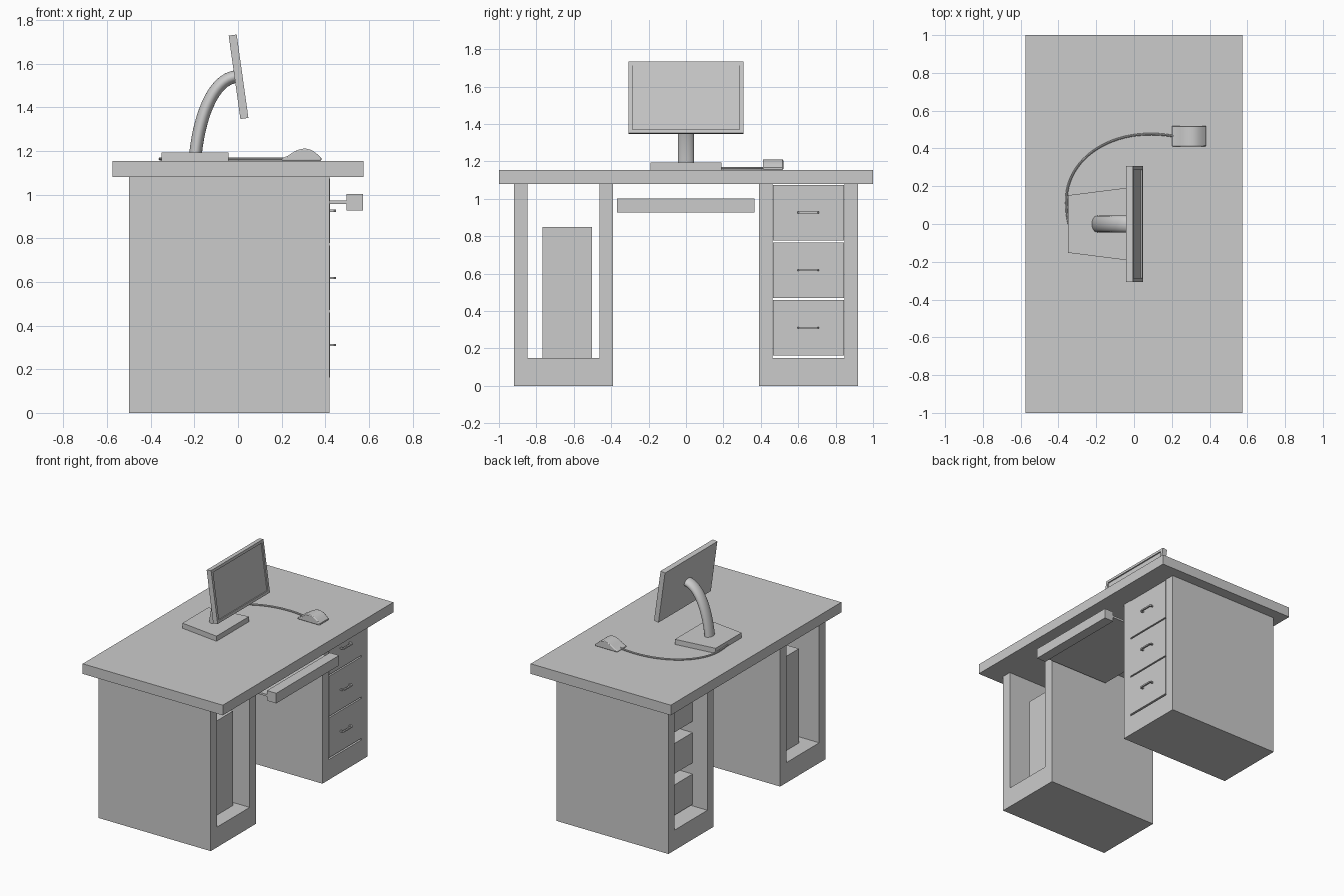
import bpy, bmesh, math
from mathutils import Vector, Matrix
from mathutils.geometry import interpolate_bezier

if "Cube" in bpy.data.objects:
    bpy.data.objects.remove(bpy.data.objects["Cube"])


def finish(name, bm, smooth=False):
    bmesh.ops.recalc_face_normals(bm, faces=bm.faces)
    me = bpy.data.meshes.new(name)
    bm.to_mesh(me)
    bm.free()
    ob = bpy.data.objects.new(name, me)
    bpy.context.collection.objects.link(ob)
    if smooth:
        bpy.ops.object.select_all(action='DESELECT')
        ob.select_set(True)
        bpy.context.view_layer.objects.active = ob
        bpy.ops.object.shade_smooth_by_angle(angle=math.radians(35))
    return ob


def add_box(bm, x, y, z):
    m = Matrix.Translation(((x[0] + x[1]) / 2, (y[0] + y[1]) / 2, (z[0] + z[1]) / 2))
    m = m @ Matrix.Diagonal((x[1] - x[0], y[1] - y[0], z[1] - z[0], 1))
    bmesh.ops.create_cube(bm, size=1, matrix=m)


def box(name, x, y, z):
    bm = bmesh.new()
    add_box(bm, x, y, z)
    return finish(name, bm)


def prism(name, pts, offset, smooth=False):
    """Extrude a closed outline of 3D points along an offset."""
    bm = bmesh.new()
    f = bm.faces.new([bm.verts.new(p) for p in pts])
    r = bmesh.ops.extrude_face_region(bm, geom=[f])
    bmesh.ops.translate(bm, vec=offset, verts=[v for v in r['geom'] if isinstance(v, bmesh.types.BMVert)])
    return finish(name, bm, smooth)


def sweep(name, path, side, r_plane, r_side, n):
    """Elliptical tube along a planar path; side is the plane normal."""
    bm = bmesh.new()
    side, rings = Vector(side), []
    for i, p in enumerate(path):
        t = (path[min(i + 1, len(path) - 1)] - path[max(i - 1, 0)]).normalized()
        u = t.cross(side)
        angles = [2 * math.pi * k / n for k in range(n)]
        rings.append([bm.verts.new(p + u * r_plane * math.cos(a) + side * r_side * math.sin(a)) for a in angles])
    for a, b in zip(rings, rings[1:]):
        for k in range(n):
            bm.faces.new((a[k], a[(k + 1) % n], b[(k + 1) % n], b[k]))
    bm.faces.new(rings[0])
    bm.faces.new(rings[-1])
    return finish(name, bm, True)


# Desk top
box("desk_top", (-0.575, 0.575), (-1, 1), (1.08, 1.155))

# Two U-shaped pedestals, open front and back
for name, s in (("left_pedestal", -1), ("right_pedestal", 1)):
    outline = [(0.39, 0), (0.92, 0), (0.92, 1.08), (0.848, 1.08),
               (0.848, 0.15), (0.463, 0.15), (0.463, 1.08), (0.39, 1.08)]
    prism(name, [(-0.5, s * y, z) for y, z in outline], (0.92, 0, 0))

# Computer case in the left pedestal
box("computer_case", (-0.39, 0.31), (-0.767, -0.503), (0.15, 0.85))

# Drawers and their bracket handles
for i in range(3):
    z = 0.163 + 0.3075 * i
    bm = bmesh.new()
    add_box(bm, (0.39, 0.421), (0.466, 0.845), (z, z + 0.297))
    add_box(bm, (-0.38, 0.39), (0.466, 0.845), (z, z + 0.225))
    finish(f"drawer_{i + 1}", bm)
    zh = z + 0.148
    grip = [(0.42, 0.597), (0.441, 0.597), (0.449, 0.605), (0.449, 0.702), (0.441, 0.71), (0.42, 0.71),
            (0.42, 0.699), (0.438, 0.699), (0.438, 0.608), (0.42, 0.608)]
    prism(f"drawer_handle_{i + 1}", [(x, y, zh - 0.005) for x, y in grip], (0, 0, 0.01))

# Sliding keyboard tray
box("keyboard_tray", (-0.05, 0.5), (-0.37, 0.367), (0.958, 0.973))
box("keyboard_tray_front", (0.497, 0.573), (-0.37, 0.367), (0.927, 1.002))

# Monitor base, trapezoid in plan
prism("monitor_base", [(-0.35, -0.152, 1.155), (-0.043, -0.191, 1.155),
                       (-0.043, 0.191, 1.155), (-0.35, 0.152, 1.155)], (0, 0, 0.038))

# Curved monitor stand
stand = interpolate_bezier(Vector((-0.195, 0, 1.185)), Vector((-0.175, 0, 1.37)),
                           Vector((-0.11, 0, 1.53)), Vector((-0.008, 0, 1.541)), 16)
sweep("monitor_stand", stand, (0, 1, 0), 0.029, 0.044, 24)

# Tilted monitor with a recessed screen
bm = bmesh.new()
add_box(bm, (-0.0185, 0.0185), (-0.307, 0.307), (-0.193, 0.193))
bm.normal_update()
face = max(bm.faces, key=lambda f: f.normal.x)
bmesh.ops.inset_region(bm, faces=[face], thickness=0.029)
bmesh.ops.inset_region(bm, faces=[face], thickness=0.0005, depth=-0.008)
monitor = finish("monitor", bm)
monitor.location = (0.0025, 0, 1.54)
monitor.rotation_euler = (0, math.radians(-8), 0)

# Mouse: domed profile with softened sides
arc = [(0.20, 1.155), (0.20, 1.165)]
arc += [(0.21 + 0.17 * k / 10, 1.165 + 0.046 * math.sin(math.pi * (k / 10) ** 1.2) ** 0.8) for k in range(1, 10)]
arc += [(0.382, 1.168), (0.382, 1.155)]
mouse = prism("mouse", [(x, 0.411, z) for x, z in arc], (0, 0.109, 0), True)
bev = mouse.modifiers.new("soft_edges", 'BEVEL')
bev.width = 0.008
bev.segments = 2
bev.limit_method = 'ANGLE'
bev.angle_limit = math.radians(50)

# Mouse cable running to the back of the monitor base
z = 1.164
cable = interpolate_bezier(Vector((0.21, 0.465, z)), Vector((-0.1, 0.52, z)),
                           Vector((-0.34, 0.36, z)), Vector((-0.357, 0.15, z)), 24)
cable += interpolate_bezier(Vector((-0.357, 0.15, z)), Vector((-0.36, 0.1, z)),
                            Vector((-0.357, 0.05, z)), Vector((-0.345, 0.0, z)), 8)[1:]
sweep("mouse_cable", cable, (0, 0, 1), 0.006, 0.007, 8)
